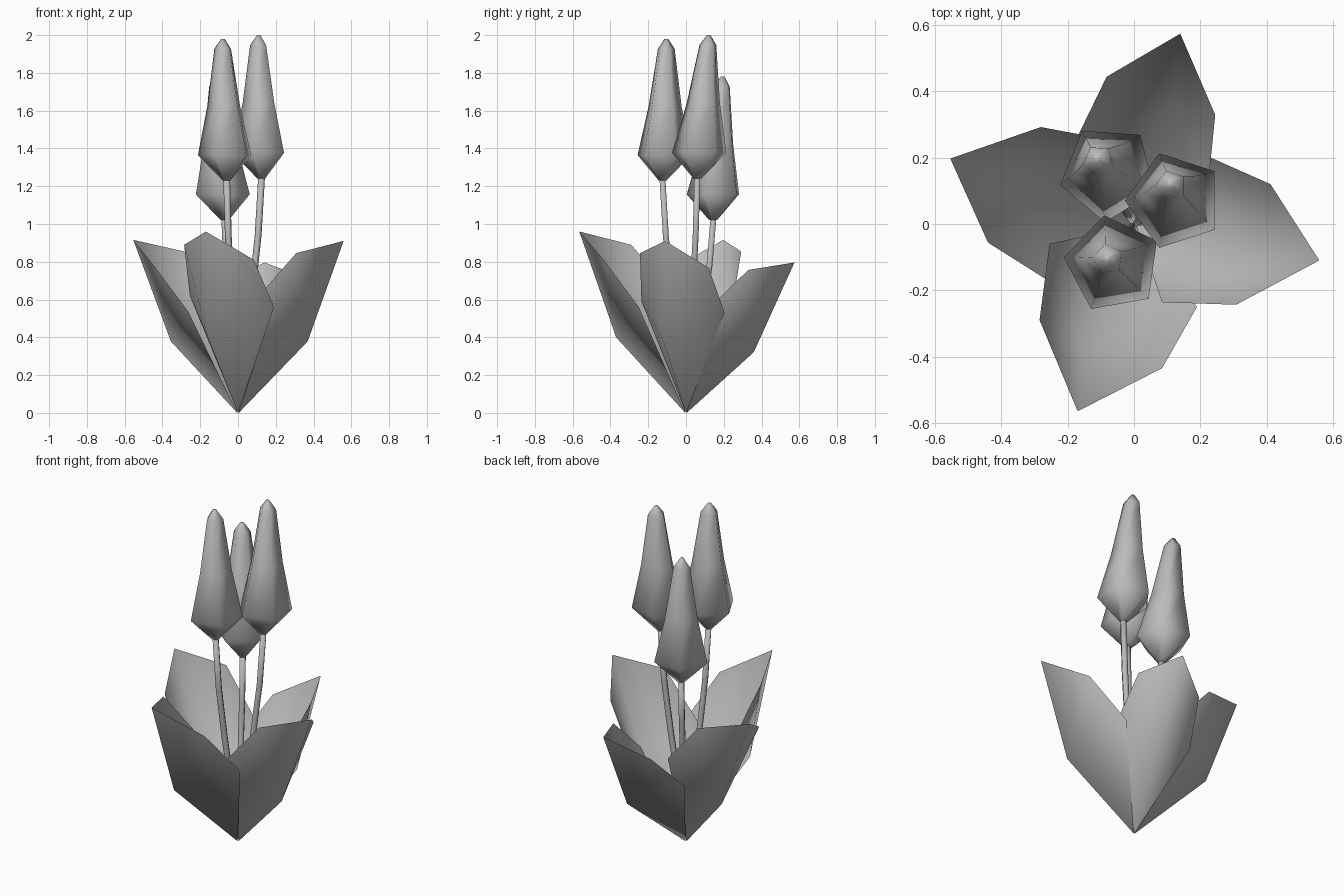
import bpy
from math import radians, cos, sin, pi
from mathutils import Vector, Matrix

if "Cube" in bpy.data.objects:
    bpy.data.objects.remove(bpy.data.objects["Cube"])

GREY = (0.5, 0.5, 0.5, 1)
mat = bpy.data.materials.new("plain grey")
mat.use_nodes = True
mat.diffuse_color = GREY
mat.node_tree.nodes["Principled BSDF"].inputs["Base Color"].default_value = GREY


def add_mesh(name, verts, faces):
    mesh = bpy.data.meshes.new(name)
    mesh.from_pydata(verts, [], faces)
    mesh.materials.append(mat)
    for poly in mesh.polygons:
        poly.use_smooth = True
    obj = bpy.data.objects.new(name, mesh)
    bpy.context.collection.objects.link(obj)


def loft(name, centers, radii, sides, turn):
    """Skin rings of vertices along a line of centres; cap both ends."""
    verts, faces = [], []
    for c, r in zip(centers, radii):
        for i in range(sides):
            a = turn + i * 2 * pi / sides
            verts.append(Vector(c) + Vector((r * cos(a), r * sin(a), 0)))
    for k in range(len(centers) - 1):
        for i in range(sides):
            j = (i + 1) % sides
            p, q = k * sides, (k + 1) * sides
            faces.append((p + i, p + j, q + j, q + i))
    faces.append(tuple(reversed(range(sides))))
    faces.append(tuple(range(len(verts) - sides, len(verts))))
    add_mesh(name, verts, faces)


# Flowers: bud base, bud tip, turn of the five-sided bud in degrees
FLOWERS = {
    "right_flower": ((0.125, 0.06, 1.24), (0.11, 0.12, 2.0), 36),
    "front_flower": ((-0.06, -0.125, 1.23), (-0.08, -0.105, 1.98), 28),
    "back_flower": ((-0.07, 0.145, 1.02), (-0.11, 0.195, 1.78), 50),
}
# Bud profile: fraction of height, radius
PROFILE = [(0, 0.022), (0.18, 0.15), (0.53, 0.092), (0.93, 0.047), (1, 0.01)]

for name, (base, tip, turn) in FLOWERS.items():
    low, high = Vector(base), Vector(tip)
    loft(name + "_bud", [low.lerp(high, t) for t, r in PROFILE],
         [r for t, r in PROFILE], 5, radians(turn))
    # Stem bows slightly outwards from the shared root
    root = Vector((0, 0, 0.03))
    path = []
    for t in (0, 0.25, 0.5, 0.75, 1.02):
        bow = 0.18 * t * (1 - t) * 4
        p = root.lerp(low, t)
        path.append((p.x * (1 + bow), p.y * (1 + bow), p.z))
    loft(name + "_stem", path, [0.01] + [0.018] * 4, 6, 0)

# Leaf outline (outward, sideways, up): root, keel, tip, then both edges
LEAF = [(0.004, 0, 0), (0.37, -0.16, 0.4), (0.565, -0.17, 0.96),
        (0.435, 0.085, 0.81), (0.25, 0.19, 0.56),
        (0.29, -0.285, 0.89), (0.06, -0.255, 0.62)]
LEAF_FACES = [(0, 4, 1), (1, 4, 3), (1, 3, 2), (0, 1, 6), (1, 5, 6), (1, 2, 5)]

# Leaves: heading, scale, outward tilt
for name, heading, scale, tilt in (
        ("front_leaf", -90, 1.0, 0), ("left_leaf", 5.4, 0.953, 0.5),
        ("back_leaf", 91, 0.88, 5.2), ("right_leaf", 176.6, 0.966, 1.2)):
    m = (Matrix.Rotation(radians(heading), 3, 'Z')
         @ Matrix.Rotation(radians(tilt), 3, 'Y') * scale)
    add_mesh(name, [m @ Vector(v) for v in LEAF], LEAF_FACES)
